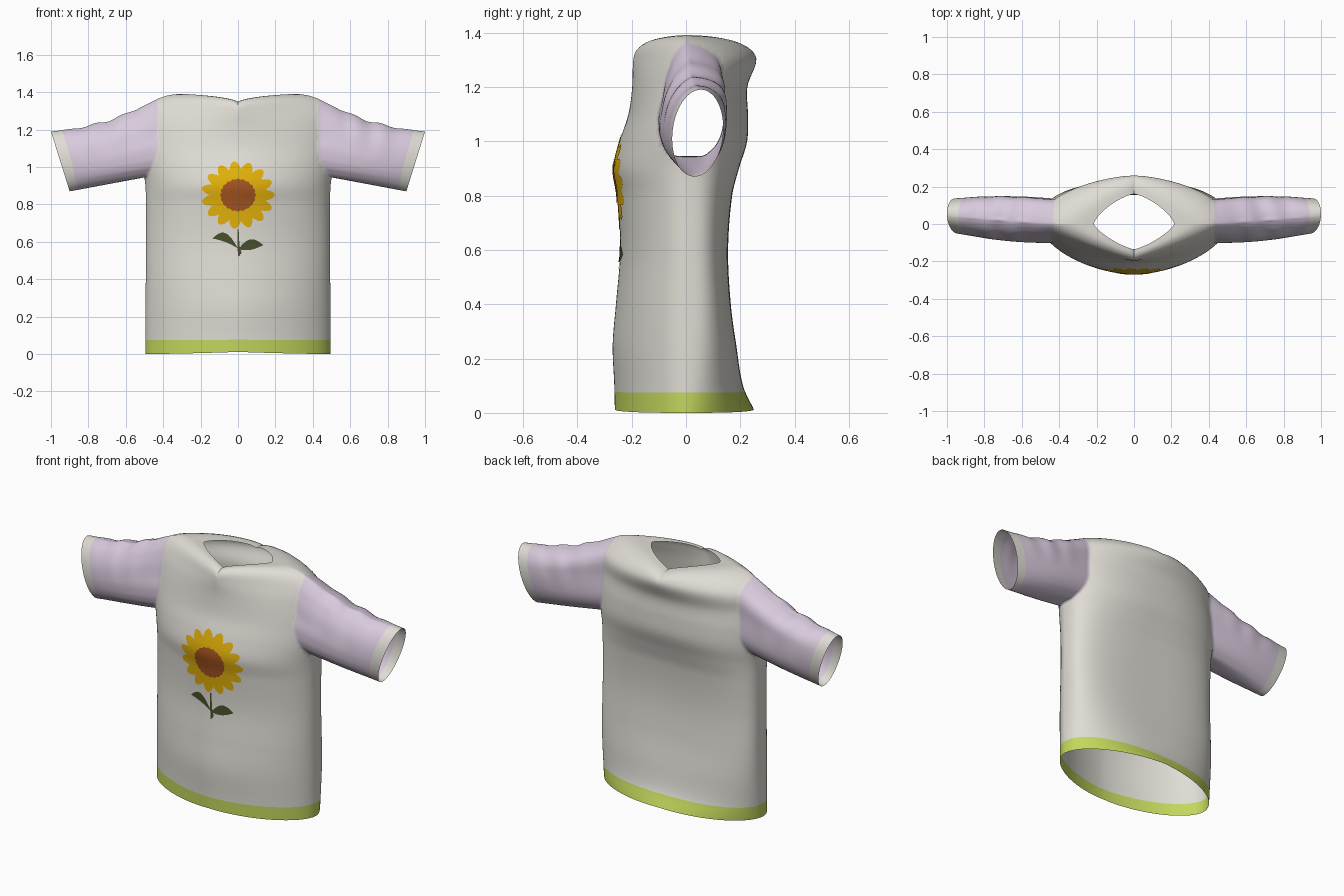
import bpy, bmesh, math
from mathutils import Vector

if "Cube" in bpy.data.objects:
    bpy.data.objects.remove(bpy.data.objects["Cube"], do_unlink=True)


def material(name, rgb):
    m = bpy.data.materials.new(name)
    m.use_nodes = True
    color = (*rgb, 1)
    m.diffuse_color = color
    bsdf = m.node_tree.nodes["Principled BSDF"]
    bsdf.inputs["Base Color"].default_value = color
    bsdf.inputs["Roughness"].default_value = 0.9
    return m


cream = material("cream_cloth", (0.74, 0.72, 0.66))
lilac = material("lilac_cloth", (0.69, 0.59, 0.72))
lime = material("lime_trim", (0.55, 0.68, 0.11))
yellow = material("petal_yellow", (0.78, 0.45, 0.003))
brown = material("seed_brown", (0.38, 0.09, 0.014))
green = material("leaf_green", (0.065, 0.078, 0.025))

# Torso profile: side height, middle height, half width, front depth, back depth,
# front roundness, back roundness
PROFILE = [
    (0, .012, .495, .262, .25, 1.75, 1.9), (.1, .1, .495, .264, .21, 1.75, 2.3),
    (.25, .25, .495, .27, .185, 1.75, 2.8), (.4, .4, .493, .258, .165, 1.8, 3.2),
    (.6, .6, .492, .242, .155, 1.8, 3.2), (.8, .8, .492, .251, .17, 1.8, 3),
    (.9, .9, .495, .265, .195, 1.8, 2.7), (1, 1, .508, .244, .225, 1.8, 2.4),
    (1.1, 1.1, .51, .212, .228, 1.8, 2.3), (1.2, 1.2, .51, .198, .226, 1.6, 2.1),
    (1.3, 1.29, .51, .195, .258, 1.25, 1.75), (1.365, 1.325, .43, .187, .248, 1.2, 1.5),
    (1.39, 1.343, .33, .165, .21, 1.2, 1.4), (1.385, 1.348, .215, .135, .16, 1.3, 1.4),
]
# Position of each profile row along the cloth, from hem to collar
KEYS = [row[0] for row in PROFILE[:-3]] + [1.36, 1.4, 1.44]


def slope(i, c):
    a, b = max(i - 1, 0), min(i + 1, len(KEYS) - 1)
    return (PROFILE[b][c] - PROFILE[a][c]) / (KEYS[b] - KEYS[a])


def profile(s):
    """Smoothly interpolated profile row."""
    i = max(k for k in range(len(KEYS) - 1) if KEYS[k] <= s + 1e-6)
    a, b = PROFILE[i], PROFILE[i + 1]
    h = KEYS[i + 1] - KEYS[i]
    t = (s - KEYS[i]) / h
    return [(1 + 2 * t) * (1 - t) ** 2 * a[c] + t * (1 - t) ** 2 * h * slope(i, c)
            + t * t * (3 - 2 * t) * b[c] + t * t * (t - 1) * h * slope(i + 1, c)
            for c in range(len(a))]


def torso_point(s, angle):
    z_side, z_mid, w, front, back, n_front, n_back = profile(s)
    c, q = math.cos(angle), math.sin(angle)
    depth, n = (back, n_back) if q > 0 else (-front, n_front)
    x = math.copysign(w * abs(c) ** (2 / n), c)
    z = z_mid + (z_side - z_mid) * (1 - (1 - abs(c)) ** 1.3)
    return Vector((x, depth * abs(q) ** (2 / n), z))


def seam(z):
    return .43 + .065 * max(0, (1.12 - z) / .18) ** 2


# Torso shell
STEP, RINGS, SIDES = .015, 97, 160
bm = bmesh.new()
rings = [[bm.verts.new(torso_point(i * STEP, math.tau * k / SIDES)) for k in range(SIDES)]
         for i in range(RINGS)]
for i in range(RINGS - 1):
    for k in range(SIDES):
        j = (k + 1) % SIDES
        f = bm.faces.new((rings[i][k], rings[i][j], rings[i + 1][j], rings[i + 1][k]))
        f.material_index = 2 if i < 5 else 0

# Armholes
hole = []
for f in bm.faces:
    p = f.calc_center_median()
    if p.z > .94 and abs(p.x) > seam(p.z):
        hole.append(f)
bmesh.ops.delete(bm, geom=hole, context='FACES')


# Sleeves grow from each armhole edge to a slanted cuff
def add_sleeve(side, count=28):
    edges = [e for e in bm.edges if e.is_boundary
             and all(v.co.x * side > .35 and v.co.z > .5 for v in e.verts)]
    verts = list({v for e in edges for v in e.verts})
    near = {v: [e.other_vert(v) for e in edges if v in e.verts] for v in verts}
    for _ in range(6):
        moved = {v: v.co * .5 + sum((o.co for o in near[v]), Vector()) * (.5 / len(near[v]))
                 for v in verts}
        for v in verts:
            v.co = moved[v]
    ys, zs = [v.co.y for v in verts], [v.co.z for v in verts]
    yc, hy = (max(ys) + min(ys)) / 2, (max(ys) - min(ys)) / 2
    zc, hz = (max(zs) + min(zs)) / 2, (max(zs) - min(zs)) / 2
    columns = {}
    for v in verts:
        th = math.atan2((v.co.z - zc) / hz, (v.co.y - yc) / hy)
        out, up = math.cos(th), math.sin(th)
        end = Vector((side * (.95 + .05 * up), .043 + .093 * out + .012 * up, 1.03 + .16 * up))
        column = [v]
        for r in range(1, count + 1):
            t = r / count
            p = v.co.lerp(end, t)
            belly = math.sin(math.pi * t)
            p.z -= .035 * belly * max(0, up)
            p.y += .015 * belly * out
            # soft cloth folds over the upper arm
            fold = .005 * belly ** 2 * max(0, up + .3) * math.sin(24 * t + 1.5 * out)
            p += Vector((0, out, up)) * fold
            column.append(bm.verts.new(p))
        columns[v] = column
    for e in edges:
        a, b = (columns[v] for v in e.verts)
        for r in range(count):
            f = bm.faces.new((a[r], b[r], b[r + 1], a[r + 1]))
            f.material_index = 0 if r >= count * .88 else 1


for side in (-1, 1):
    add_sleeve(side)


def finish(name, bm, materials):
    bmesh.ops.recalc_face_normals(bm, faces=bm.faces)
    for f in bm.faces:
        f.smooth = True
    mesh = bpy.data.meshes.new(name)
    bm.to_mesh(mesh)
    bm.free()
    for m in materials:
        mesh.materials.append(m)
    ob = bpy.data.objects.new(name, mesh)
    bpy.context.collection.objects.link(ob)
    return ob


finish("shirt", bm, [cream, lilac, lime])


# Printed motif: thin patches that follow the chest
def chest(x, z, lift):
    w, front, _, n = profile(z)[2:6]
    return Vector((x, -front * (1 - (abs(x) / w) ** n) ** (1 / n) - lift, z))


def patch(name, outline, mat, lift, loops=6):
    pm = bmesh.new()
    cx = sum(p[0] for p in outline) / len(outline)
    cz = sum(p[1] for p in outline) / len(outline)
    grid = [[pm.verts.new(chest(cx + (x - cx) * r / loops, cz + (z - cz) * r / loops, lift))
             for x, z in outline] for r in range(1, loops + 1)]
    pm.faces.new(grid[0])
    for a, b in zip(grid, grid[1:]):
        for k in range(len(outline)):
            j = (k + 1) % len(outline)
            pm.faces.new((a[k], a[j], b[j], b[k]))
    ob = finish(name, pm, [mat])
    # make the patch face outward
    if ob.data.polygons[0].normal.y > 0:
        ob.data.flip_normals()


def disc(radius, count=120):
    turn = [math.tau * k / count for k in range(count)]
    return [(radius(a) * math.cos(a), .85 + .92 * radius(a) * math.sin(a)) for a in turn]


def leaf(base, tip, above, below, n=12):
    (bx, bz), (tx, tz) = base, tip
    line = [(bx + (tx - bx) * k / n, bz + (tz - bz) * k / n, math.sin(math.pi * k / n))
            for k in range(n + 1)]
    return ([(x, z + above * q) for x, z, q in line]
            + [(x, z - below * q) for x, z, q in line[-2:0:-1]])


patch("flower_petals", disc(lambda a: .152 + .045 * abs(math.cos(7.5 * a))), yellow, .003)
patch("flower_seeds", disc(lambda a: .093 + .003 * math.cos(20 * a)), brown, .006)
patch("left_leaf", leaf((0, .56), (.135, .583), .042, .014), green, .003)
patch("right_leaf", leaf((0, .565), (-.137, .618), .056, -.008), green, .003)
patch("stem", [(-.004, .67), (.003, .67), (.008, .58), (.02, .54), (.002, .52), (-.004, .57)],
      green, .004, 2)
